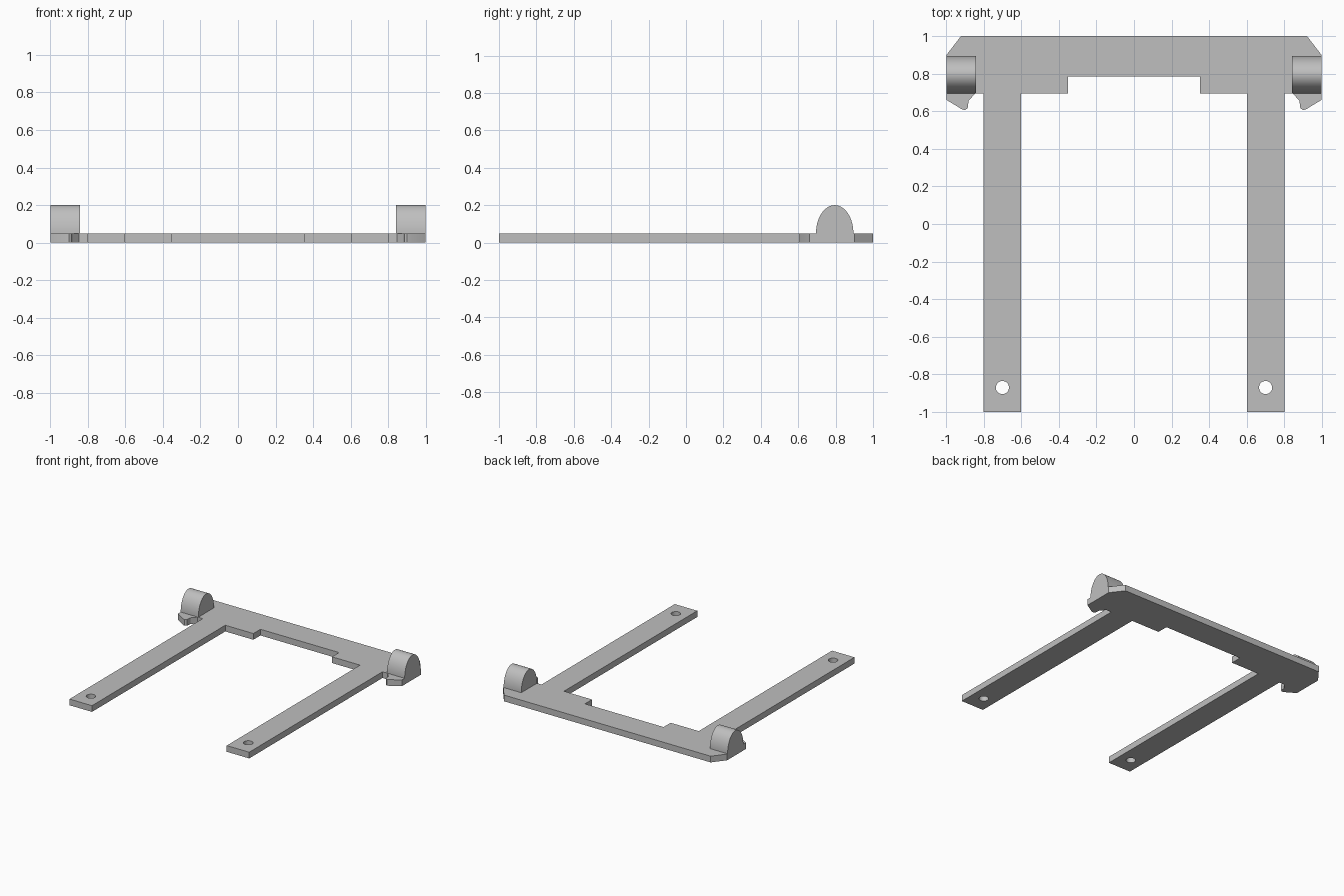
import bpy, bmesh, math

if "Cube" in bpy.data.objects:
    bpy.data.objects.remove(bpy.data.objects["Cube"])

THICK = 0.05
EDGE = 0.997

grey = bpy.data.materials.new("light grey")
grey.use_nodes = True
colour = (0.52, 0.52, 0.52, 1)
grey.diffuse_color = colour
grey.node_tree.nodes["Principled BSDF"].inputs["Base Color"].default_value = colour


def add_loop(bm, points):
    """Closed ring of edges through 3D points."""
    verts = [bm.verts.new(p) for p in points]
    return [bm.edges.new((v, verts[i - 1])) for i, v in enumerate(verts)]


def extruded(name, loops, offset):
    """Fill outline and hole loops, then extrude them into a solid."""
    bm = bmesh.new()
    edges = [e for loop in loops for e in add_loop(bm, loop)]
    bmesh.ops.triangle_fill(bm, edges=edges, use_beauty=True)
    region = bmesh.ops.extrude_face_region(bm, geom=bm.faces[:], use_keep_orig=True)
    moved = [g for g in region["geom"] if isinstance(g, bmesh.types.BMVert)]
    bmesh.ops.translate(bm, verts=moved, vec=offset)
    bmesh.ops.recalc_face_normals(bm, faces=bm.faces[:])
    mesh = bpy.data.meshes.new(name)
    bm.to_mesh(mesh)
    bm.free()
    obj = bpy.data.objects.new(name, mesh)
    bpy.context.collection.objects.link(obj)
    mesh.materials.append(grey)
    bpy.ops.object.select_all(action="DESELECT")
    obj.select_set(True)
    bpy.context.view_layer.objects.active = obj
    bpy.ops.object.shade_smooth_by_angle(angle=math.radians(25))
    return obj


# Flat frame: right half outline from back edge to inner notch, mirrored
half = [
    (0.92, 1), (EDGE, 0.9), (EDGE, 0.66),
    (0.915, 0.61), (0.9, 0.606), (0.885, 0.615), (0.88, 0.655),  # hook
    (0.845, 0.695), (0.8, 0.695),
    (0.8, -1), (0.6, -1), (0.6, 0.695),                          # leg
    (0.35, 0.695), (0.35, 0.785),                                # notch
]
outline = half + [(-x, y) for x, y in reversed(half)]
loops = [[(x, y, 0) for x, y in outline]]

# Screw holes near the leg ends
for side in (-1, 1):
    turns = [math.tau * i / 32 for i in range(32)]
    loops.append([(side * 0.7 + 0.035 * math.cos(a), -0.87 + 0.035 * math.sin(a), 0)
                  for a in turns])
extruded("frame_plate", loops, (0, 0, THICK))

# Domed pads on the two outer corners
for side, name in ((1, "left_domed_pad"), (-1, "right_domed_pad")):
    arc = [math.pi * i / 32 for i in range(33)]
    profile = [(side * EDGE, 0.795 + 0.1 * math.cos(a), THICK + 0.15 * math.sin(a))
               for a in arc]
    extruded(name, [profile], (-side * 0.157, 0, 0))
